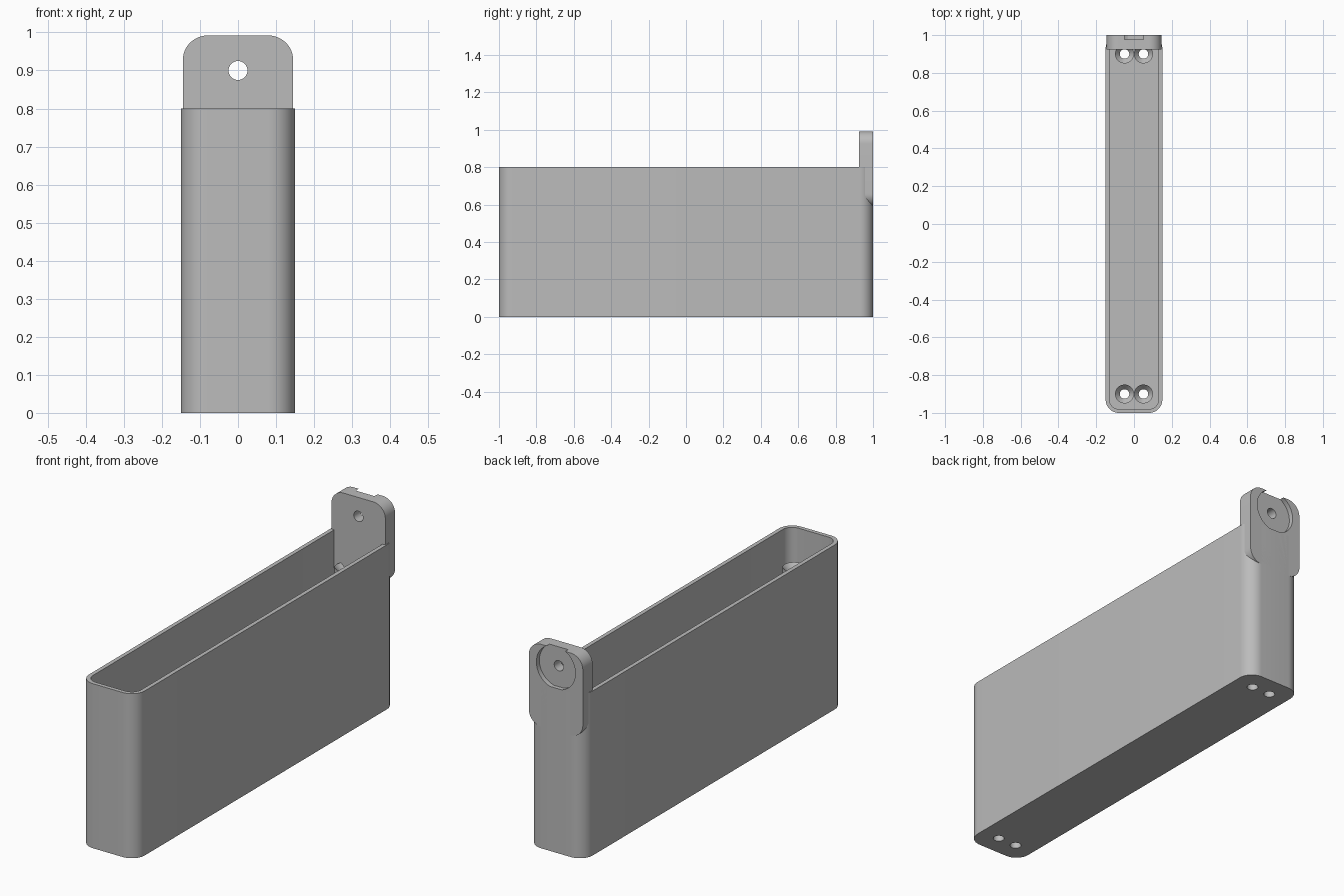
import bpy, bmesh, math
from mathutils import Matrix

if "Cube" in bpy.data.objects:
    bpy.data.objects.remove(bpy.data.objects["Cube"], do_unlink=True)

grey = bpy.data.materials.new("plain_grey")
grey.use_nodes = True
colour = (0.5, 0.5, 0.5, 1)
grey.diffuse_color = colour
grey.node_tree.nodes["Principled BSDF"].inputs["Base Color"].default_value = colour


def finish(name, bm):
    bmesh.ops.recalc_face_normals(bm, faces=bm.faces)
    mesh = bpy.data.meshes.new(name)
    bm.to_mesh(mesh)
    bm.free()
    mesh.materials.append(grey)
    obj = bpy.data.objects.new(name, mesh)
    bpy.context.collection.objects.link(obj)
    return obj


def rounded_prism(name, half_w, half_h, radius, low, high, matrix=Matrix()):
    """Rounded rectangle in the local XY plane, extruded along local Z."""
    bm = bmesh.new()
    steps = 12
    ring = []
    for k, (sx, sy) in enumerate([(1, 1), (-1, 1), (-1, -1), (1, -1)]):
        for i in range(steps + 1):
            a = math.pi / 2 * (k + i / steps)
            ring.append(bm.verts.new((sx * (half_w - radius) + radius * math.cos(a),
                                      sy * (half_h - radius) + radius * math.sin(a), low)))
    face = bm.faces.new(ring)
    new = bmesh.ops.extrude_face_region(bm, geom=[face])["geom"]
    top = [v for v in new if isinstance(v, bmesh.types.BMVert)]
    bmesh.ops.translate(bm, verts=top, vec=(0, 0, high - low))
    bm.transform(matrix)
    return finish(name, bm)


def cylinder(name, radius, low, high, matrix):
    bm = bmesh.new()
    bmesh.ops.create_cone(bm, cap_ends=True, segments=48, radius1=radius, radius2=radius,
                          depth=high - low, matrix=Matrix.Translation((0, 0, (low + high) / 2)))
    bm.transform(matrix)
    return finish(name, bm)


def cut(target, cutter):
    mod = target.modifiers.new("cut", 'BOOLEAN')
    mod.operation = 'DIFFERENCE'
    mod.solver = 'EXACT'
    mod.object = cutter
    cutter.hide_render = True
    bpy.context.view_layer.objects.active = target
    bpy.ops.object.modifier_apply(modifier=mod.name)
    bpy.data.objects.remove(cutter, do_unlink=True)


def screw_post(name, x, y, base, top, outer, inner):
    """Tube with a countersunk upper end."""
    profile = [(outer, base), (outer, top), (inner, top - 0.03), (inner, base)]
    bm = bmesh.new()
    n = 48
    rings = [[bm.verts.new((x + r * math.cos(2 * math.pi * i / n),
                            y + r * math.sin(2 * math.pi * i / n), z)) for i in range(n)]
             for r, z in profile]
    for k, ring in enumerate(rings):
        nxt = rings[(k + 1) % len(rings)]
        for i in range(n):
            j = (i + 1) % n
            bm.faces.new((ring[i], ring[j], nxt[j], nxt[i]))
    return finish(name, bm)


# Open tray with thin walls
tray = rounded_prism("tray", 0.15, 1.0, 0.07, 0, 0.8)
cut(tray, rounded_prism("cavity", 0.13, 0.98, 0.05, 0.02, 0.9))

# Screw holes and posts at both ends
parts = [tray]
for end, y in (("front", -0.9), ("back", 0.9)):
    for side, x in (("left", 0.05), ("right", -0.05)):
        cut(tray, cylinder("hole", 0.025, -0.1, 0.1, Matrix.Translation((x, y, 0))))
        parts.append(screw_post(f"{end}_{side}_screw_post", x, y, 0.02, 0.65, 0.05, 0.025))

# Hanging tab on the back: local Z becomes +y
upright = Matrix.Rotation(-math.pi / 2, 4, 'X')
tab = rounded_prism("hanging_tab", 0.145, 0.2, 0.065, 0.925, 1.0,
                    Matrix.Translation((0, 0, 0.792)) @ upright)
centre = Matrix.Translation((0, 0, 0.9)) @ upright
cut(tab, cylinder("recess", 0.105, 0.977, 1.1, centre))
cut(tab, cylinder("tab_hole", 0.025, 0.8, 1.1, centre))
parts.append(tab)

# Smooth round surfaces, keep crisp edges
bpy.ops.object.select_all(action='DESELECT')
for obj in parts:
    obj.select_set(True)
bpy.context.view_layer.objects.active = tray
bpy.ops.object.shade_smooth_by_angle(angle=math.radians(30))
